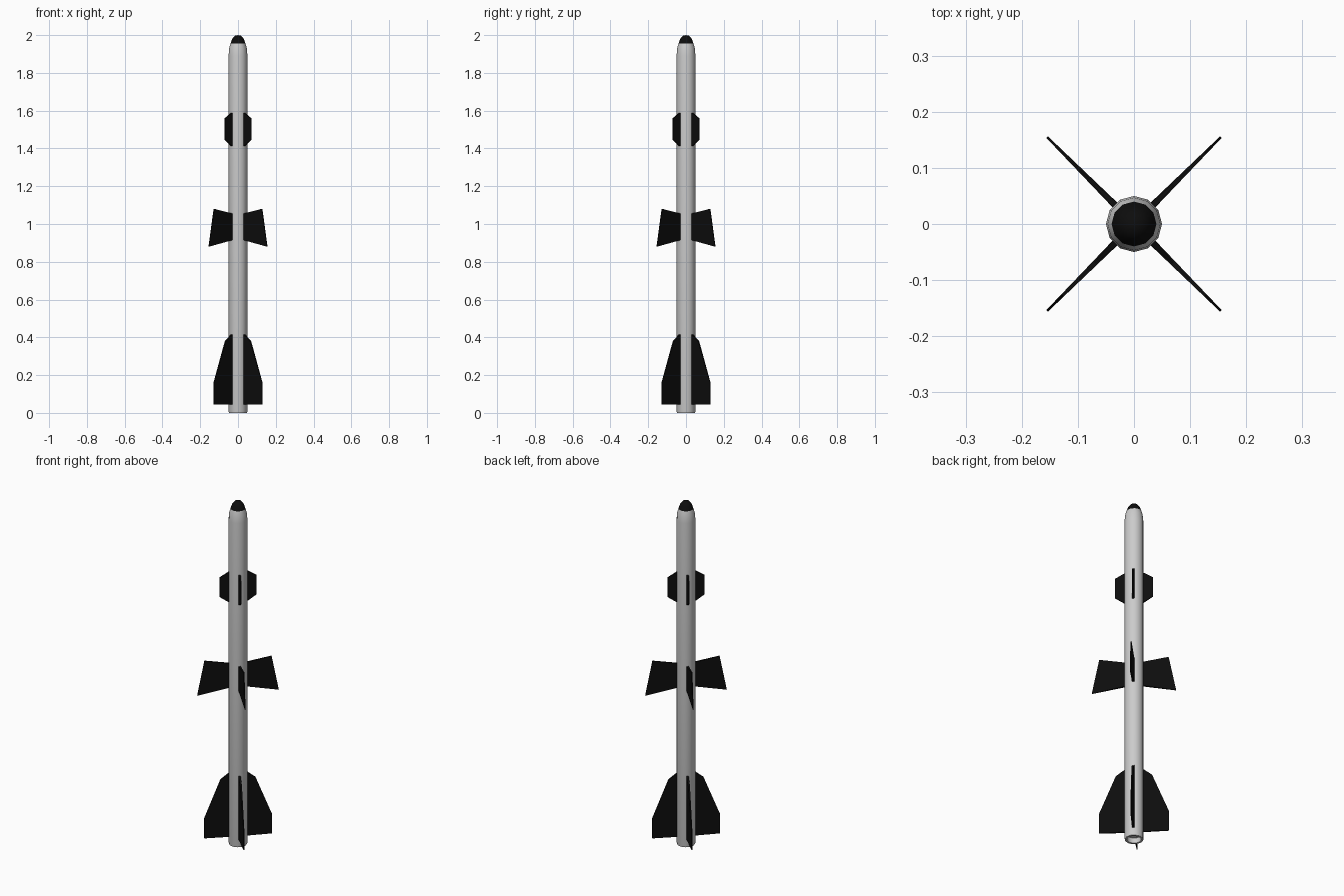
import bpy, bmesh
from math import pi, cos, sin
from mathutils import Matrix, Vector

if "Cube" in bpy.data.objects:
    bpy.data.objects.remove(bpy.data.objects["Cube"])

SIDES = 12
black = bpy.data.materials.new("black_paint")
black.diffuse_color = (0.004, 0.004, 0.004, 1)
black.use_nodes = True
black.node_tree.nodes["Principled BSDF"].inputs["Base Color"].default_value = black.diffuse_color


def finish(name, bm, mat=None, smooth=False):
    bmesh.ops.remove_doubles(bm, verts=bm.verts, dist=1e-5)
    bmesh.ops.recalc_face_normals(bm, faces=bm.faces)
    mesh = bpy.data.meshes.new(name)
    bm.to_mesh(mesh)
    bm.free()
    obj = bpy.data.objects.new(name, mesh)
    bpy.context.collection.objects.link(obj)
    if mat:
        mesh.materials.append(mat)
    if smooth:
        bpy.ops.object.select_all(action='DESELECT')
        obj.select_set(True)
        bpy.context.view_layer.objects.active = obj
        bpy.ops.object.shade_smooth_by_angle(angle=0.7)
    return obj


def lathe(name, profile, mat=None):
    """Spin an (r, z) profile around the z axis."""
    bm = bmesh.new()
    verts = [bm.verts.new((r, 0, z)) for r, z in profile]
    edges = [bm.edges.new(pair) for pair in zip(verts, verts[1:])]
    bmesh.ops.spin(bm, geom=verts + edges, axis=(0, 0, 1), cent=(0, 0, 0),
                   angle=2 * pi, steps=SIDES)
    return finish(name, bm, mat, smooth=True)


def fin_set(name, outline, root_half=0.006, tip_half=0.002):
    """Four tapered fins on the diagonals; outline is (radius, z)."""
    r0 = min(r for r, z in outline)
    r1 = max(r for r, z in outline)
    for i in range(4):
        bm = bmesh.new()
        rot = Matrix.Rotation(pi / 4 + i * pi / 2, 4, 'Z')
        sides = []
        for s in (-1, 1):
            row = []
            for r, z in outline:
                half = root_half + (tip_half - root_half) * (r - r0) / (r1 - r0)
                row.append(bm.verts.new(rot @ Vector((r, s * half, z))))
            sides.append(row)
            bm.faces.new(row)
        n = len(outline)
        a, b = sides
        for k in range(n):
            m = (k + 1) % n
            bm.faces.new((a[k], a[m], b[m], b[k]))
        finish(f"{name}_{i + 1}", bm, black)


# Body tube with a recessed exhaust and a tapered shoulder
lathe("body", [(0, 0.03), (0.037, 0.03), (0.037, 0), (0.048, 0), (0.05, 0.008),
               (0.05, 1.89), (0.047, 1.93), (0.04, 1.955)])

# Dark nose tip
lathe("nose_tip", [(0.04, 1.955), (0.031, 1.98), (0.018, 1.996), (0, 2.0)], black)

# Fins: small forward, swept middle, large tail
fin_set("forward_fin", [(0.045, 1.41), (0.098, 1.445), (0.098, 1.56), (0.045, 1.59)])
fin_set("middle_fin", [(0.045, 0.915), (0.219, 0.88), (0.180, 1.08), (0.045, 1.055)])
fin_set("tail_fin", [(0.045, 0.045), (0.181, 0.045), (0.181, 0.162),
                     (0.094, 0.38), (0.045, 0.418)])
